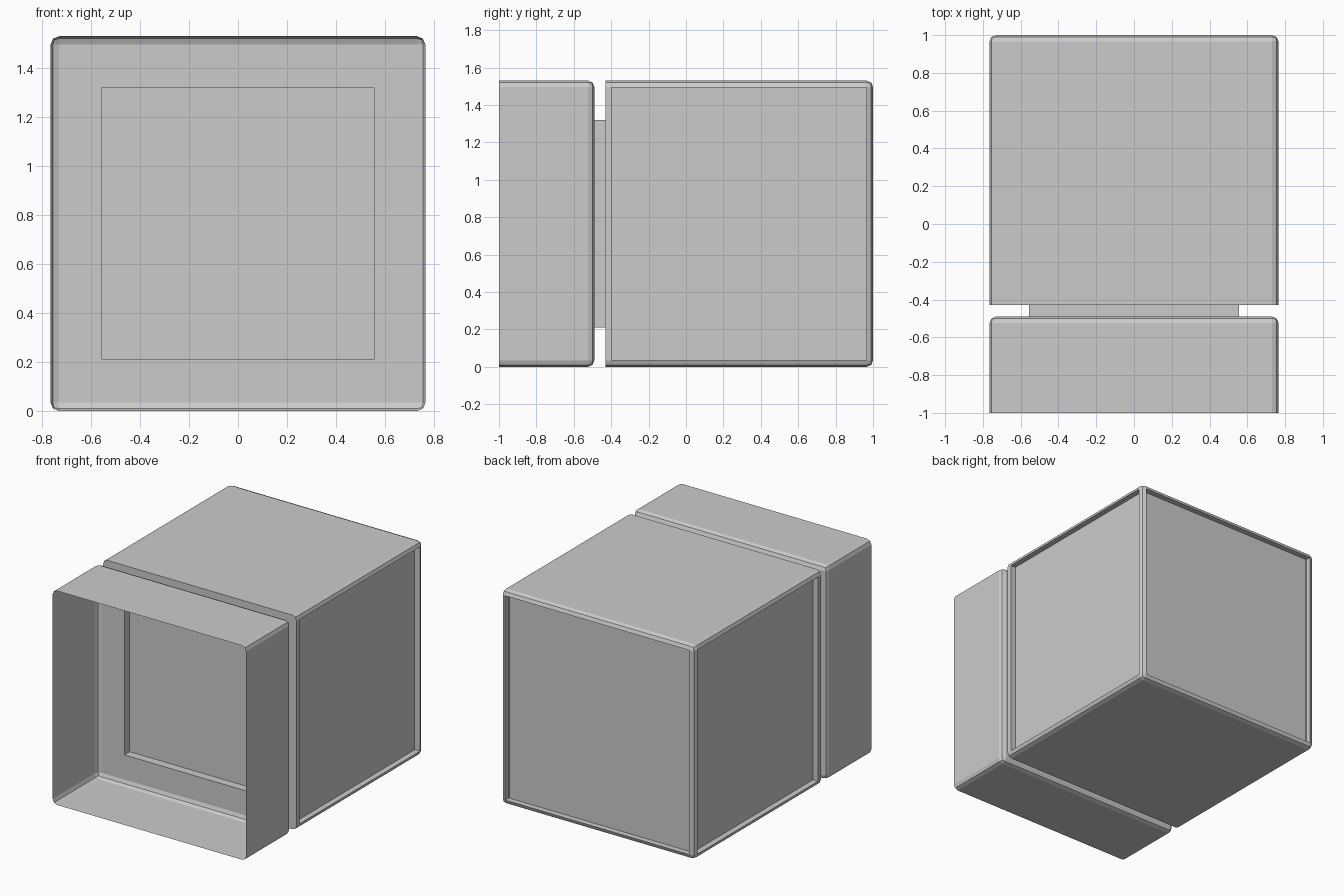
import bpy, bmesh
from mathutils import Vector

if "Cube" in bpy.data.objects:
    bpy.data.objects.remove(bpy.data.objects["Cube"])

W, H, BEVEL = 0.765, 1.53, 0.034


def rounded_box(y0, y1):
    """Box with every edge bevelled except the loop at its front end."""
    bm = bmesh.new()
    bmesh.ops.create_cube(bm, size=1)
    for v in bm.verts:
        v.co = Vector((v.co.x * 2 * W, y0 if v.co.y < 0 else y1, (v.co.z + 0.5) * H))
    edges = [e for e in bm.edges if not all(abs(v.co.y - y0) < 1e-4 for v in e.verts)]
    bmesh.ops.bevel(bm, geom=edges, offset=BEVEL, segments=2, profile=0.5,
                    affect='EDGES')
    bm.normal_update()
    return bm


def face_towards(bm, direction):
    """Largest face looking along the given direction."""
    d = Vector(direction)
    return max((f for f in bm.faces if f.normal.dot(d) > 0.99), key=lambda f: f.calc_area())


def finish(bm, name):
    mesh = bpy.data.meshes.new(name)
    bm.to_mesh(mesh)
    bm.free()
    obj = bpy.data.objects.new(name, mesh)
    bpy.context.collection.objects.link(obj)
    return obj


# Open front hood: thin shell, square opening in its rear wall, short neck
bm = rounded_box(-1.0, -0.49)
bmesh.ops.delete(bm, geom=[face_towards(bm, (0, -1, 0))], context='FACES_ONLY')
rear = face_towards(bm, (0, 1, 0))
bmesh.ops.inset_region(bm, faces=[rear], thickness=0.1)
for v in rear.verts:
    v.co.x = 0.555 if v.co.x > 0 else -0.555
    v.co.z = 1.32 if v.co.z > H / 2 else 0.21
neck = bmesh.ops.extrude_discrete_faces(bm, faces=[rear])["faces"][0]
for v in neck.verts:
    v.co.y = -0.43
bmesh.ops.delete(bm, geom=[neck], context='FACES_ONLY')
finish(bm, "front_hood")

# Rear cabinet: recessed panels on the back and both sides
bm = rounded_box(-0.43, 1.0)
for d in ((1, 0, 0), (-1, 0, 0), (0, 1, 0)):
    panel = face_towards(bm, d)
    bmesh.ops.inset_region(bm, faces=[panel], thickness=0.002)
    if d[0]:
        for v in panel.verts:
            v.co.y = max(v.co.y, -0.397)
    floor = bmesh.ops.extrude_discrete_faces(bm, faces=[panel])["faces"][0]
    for v in floor.verts:
        v.co -= Vector(d) * 0.04
    bm.normal_update()
finish(bm, "rear_cabinet")
